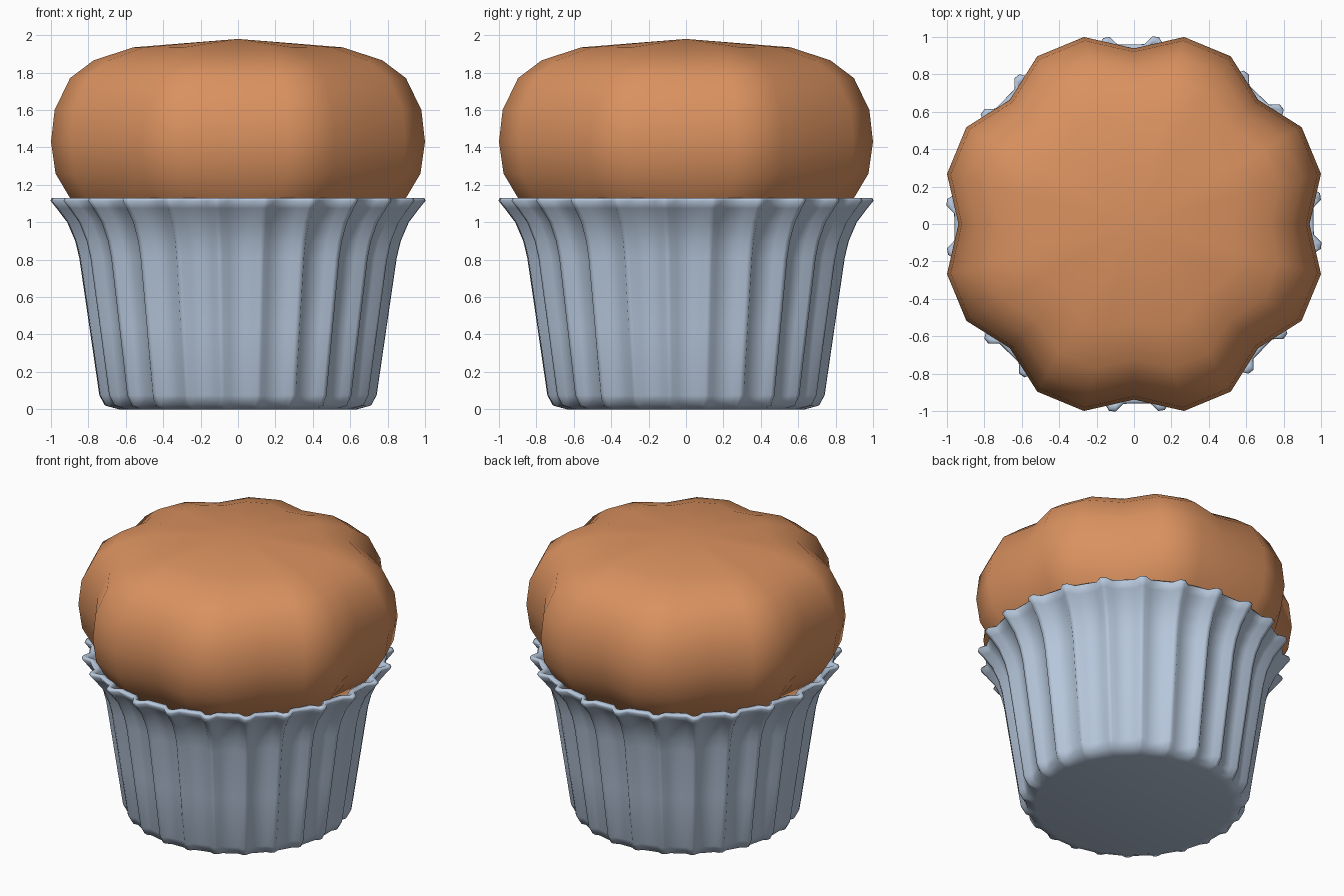
import bpy, bmesh, math

if "Cube" in bpy.data.objects:
    bpy.data.objects.remove(bpy.data.objects["Cube"])

def material(name, col):
    m = bpy.data.materials.new(name)
    m.diffuse_color = (*col, 1)
    m.use_nodes = True
    m.node_tree.nodes["Principled BSDF"].inputs["Base Color"].default_value = m.diffuse_color
    return m

def lathe(name, rings, mat, cap_start, cap_end, angle):
    """Join closed rings of points; caps are None, 'face' or an apex height."""
    bm = bmesh.new()
    loops = [[bm.verts.new(p) for p in ring] for ring in rings]
    n = len(loops[0])
    for a, b in zip(loops, loops[1:]):
        for i in range(n):
            j = (i + 1) % n
            bm.faces.new((a[i], a[j], b[j], b[i]))
    for loop, cap in ((loops[0], cap_start), (loops[-1], cap_end)):
        if cap == 'face':
            bm.faces.new(loop)
        elif cap is not None:
            tip = bm.verts.new((0, 0, cap))
            for i in range(n):
                bm.faces.new((loop[i], loop[(i + 1) % n], tip))
    bmesh.ops.recalc_face_normals(bm, faces=bm.faces)
    me = bpy.data.meshes.new(name)
    bm.to_mesh(me)
    bm.free()
    ob = bpy.data.objects.new(name, me)
    bpy.context.collection.objects.link(ob)
    me.materials.append(mat)
    bpy.ops.object.select_all(action='DESELECT')
    ob.select_set(True)
    bpy.context.view_layer.objects.active = ob
    bpy.ops.object.shade_smooth_by_angle(angle=math.radians(angle))
    return ob

def polar(r, deg, z):
    a = math.radians(deg)
    return (r * math.cos(a), r * math.sin(a), z)

cake = material("baked_orange_brown", (0.70, 0.285, 0.115))
paper = material("pale_blue_paper", (0.47, 0.57, 0.71))

# muffin top: eight lobes, a valley every 45 degrees
dome = [(0.78, 0.95), (0.93, 1.13), (1.01, 1.26), (1.035, 1.43), (1.015, 1.60),
        (0.93, 1.77), (0.80, 1.865), (0.58, 1.935)]
rings = [[polar(r * (0.907 if k % 3 == 0 else 1), 15 * k, z) for k in range(24)]
         for r, z in dome]
lathe("muffin_top", rings, cake, 'face', 1.98, 75)

# pleated paper cup: 24 folds; (tip radius, fold depth, height)
cup = [(0.64, 0.0, 0.0), (0.715, 0.02, 0.02), (0.745, 0.03, 0.075), (0.80, 0.04, 0.45),
       (0.853, 0.045, 0.81), (0.875, 0.045, 0.90), (0.918, 0.045, 1.0),
       (0.975, 0.045, 1.075), (1.008, 0.045, 1.115), (1.0, 0.045, 1.13),
       (0.97, 0.045, 1.13), (0.955, 0.045, 1.11), (0.88, 0.045, 0.98)]
rings = []
for r, d, z in cup:
    ring = []
    for k in range(24):
        c = 8.4 + 15 * k
        ring += [polar(r, c - 1.0, z), polar(r, c + 1.0, z),
                 polar(r - d, c + 3.2, z), polar(r - d, c + 11.8, z)]
    rings.append(ring)
lathe("paper_cup", rings, paper, 'face', 'face', 75)
